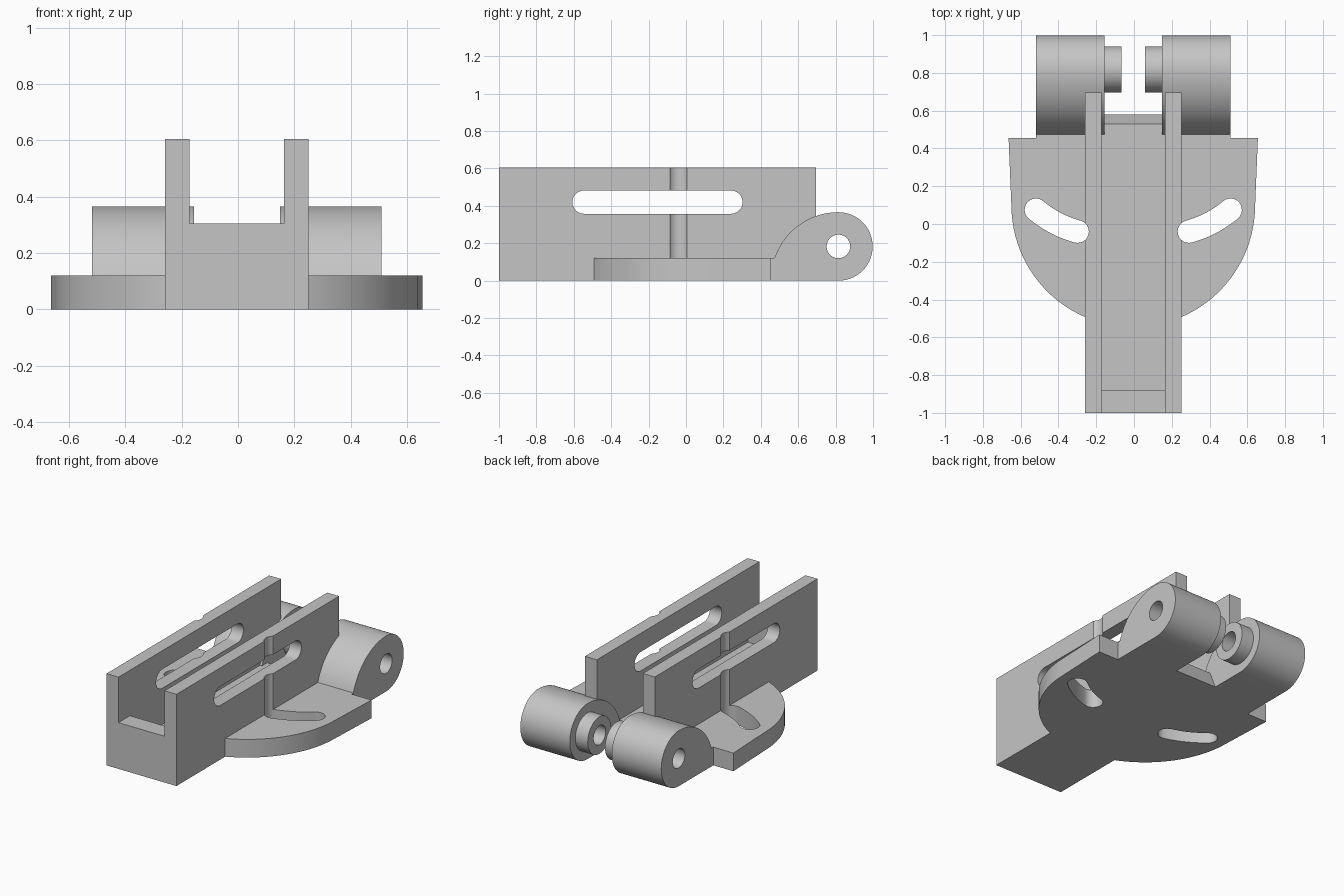
import bpy, bmesh
from math import sin, cos, radians, atan2, pi
from mathutils import Vector

if "Cube" in bpy.data.objects:
    bpy.data.objects.remove(bpy.data.objects["Cube"], do_unlink=True)

SHIFT = -0.004
GREY = bpy.data.materials.new("light_grey")
GREY.use_nodes = True
GREY.diffuse_color = (0.56, 0.56, 0.56, 1)
GREY.node_tree.nodes["Principled BSDF"].inputs["Base Color"].default_value = (0.56, 0.56, 0.56, 1)


def arc(cx, cy, r, a0, a1, n=24):
    """Points on an arc, angles in degrees."""
    angles = [radians(a0 + (a1 - a0) * i / n) for i in range(n + 1)]
    return [(cx + r * cos(a), cy + r * sin(a)) for a in angles]


def circle(cx, cy, r, n=48):
    return arc(cx, cy, r, 0, 360, n)[:-1]


def prism(name, outline, axis, lo, hi, side=1):
    """Extrude an outline along x (outline in y, z) or z (outline in x, y)."""
    def place(p, d):
        v = (d, p[0], p[1]) if axis == "x" else (p[0], p[1], d)
        return Vector((side * v[0] + SHIFT, v[1], v[2]))
    bm = bmesh.new()
    low = [bm.verts.new(place(p, lo)) for p in outline]
    high = [bm.verts.new(place(p, hi)) for p in outline]
    bm.faces.new(low)
    bm.faces.new(high)
    for i in range(len(outline)):
        j = (i + 1) % len(outline)
        bm.faces.new((low[i], low[j], high[j], high[i]))
    bmesh.ops.recalc_face_normals(bm, faces=bm.faces)
    mesh = bpy.data.meshes.new(name)
    bm.to_mesh(mesh)
    bm.free()
    mesh.materials.append(GREY)
    obj = bpy.data.objects.new(name, mesh)
    bpy.context.scene.collection.objects.link(obj)
    return obj


def cut(obj, *cutters):
    """Subtract the cutters and bake the result."""
    for c in cutters:
        m = obj.modifiers.new("cut", "BOOLEAN")
        m.operation, m.solver, m.object = "DIFFERENCE", "EXACT", c
    graph = bpy.context.evaluated_depsgraph_get()
    baked = bpy.data.meshes.new_from_object(obj.evaluated_get(graph))
    obj.modifiers.clear()
    obj.data = baked


def smooth(obj):
    bpy.ops.object.select_all(action="DESELECT")
    obj.select_set(True)
    bpy.context.view_layer.objects.active = obj
    bpy.ops.object.shade_smooth_by_angle(angle=radians(25))


def curved_slot(start, mid, end, r, n=12):
    """Outline of a round-ended slot along a curve through three points."""
    a, m, b = Vector(start), Vector(mid), Vector(end)
    ctrl = 2 * m - (a + b) / 2
    left, right = [], []
    for i in range(n + 1):
        t = i / n
        p = a * (1 - t) ** 2 + ctrl * 2 * t * (1 - t) + b * t * t
        d = ((ctrl - a) * (1 - t) + (b - ctrl) * t).normalized()
        normal = Vector((-d.y, d.x)) * r
        left.append(p + normal)
        right.append(p - normal)

    def cap(c, first):
        a0 = atan2(first.y - c.y, first.x - c.x)
        return [c + Vector((cos(a0 + pi * k / n), sin(a0 + pi * k / n))) * r
                for k in range(1, n)]
    return right + cap(b, right[-1]) + left[::-1] + cap(a, left[0])


# Outlines
WALL, INNER, TOP, PLATE = 0.255, 0.168, 0.605, 0.12
PIN_Y, PIN_Z, KNUCKLE = 0.815, 0.183, 0.183
floor_line = [(-1, 0), (-1, 0.305), (-0.88, 0.305), (-0.88, PLATE), (0.53, PLATE), (0.58, 0)]
wall_line = [(-1, 0), (0.695, 0), (0.695, TOP), (-1, TOP)]
wall_slot = arc(0.24, 0.42, 0.0625, -90, 90, 16) + arc(-0.545, 0.42, 0.0625, 90, 270, 16)
plate_line = [(WALL, 0.455), (0.66, 0.455)] + arc(0, 0.1, 0.645, -4, -66.7, 32) + [(WALL, -0.3)]
plate_slot = curved_slot((0.295, -0.04), (0.41, 0.005), (0.515, 0.075), 0.06)
hinge_line = ([(0.455, 0)] + arc(PIN_Y, PIN_Z, KNUCKLE, -90, 90, 32)
              + arc(PIN_Y, 0.006, 0.36, 90, 161.5, 28)[1:] + [(0.455, PLATE)])

# Channel floor with raised front lip and bevelled rear edge
prism("channel_floor", floor_line, "x", -INNER, INNER)

for label, s in (("left", 1), ("right", -1)):
    # Cutters
    long_cut = prism("wall_slot_cutter", wall_slot, "x", 0.1, 0.4, s)
    curve_cut = prism("plate_slot_cutter", plate_slot, "z", -0.1, 0.8, s)
    pin_cut = prism("pin_hole_cutter", circle(PIN_Y, PIN_Z, 0.063), "x", 0, 0.7, s)

    # Slotted side wall, with a shallow vertical groove outside
    wall = prism(label + "_wall", wall_line, "x", INNER, WALL, s)
    cut(wall, long_cut, curve_cut)

    # Rounded base plate with curved slot
    plate = prism(label + "_base_plate", plate_line, "z", 0, PLATE, s)
    cut(plate, curve_cut)

    # Hinge knuckle and its inner boss
    hinge = prism(label + "_hinge_knuckle", hinge_line, "x", 0.153, 0.514, s)
    cut(hinge, pin_cut)
    boss = prism(label + "_hinge_boss", circle(PIN_Y + 0.003, PIN_Z, 0.122), "x", 0.063, 0.153, s)
    cut(boss, pin_cut)

    for part in (wall, plate, hinge, boss):
        smooth(part)
    for c in (long_cut, curve_cut, pin_cut):
        bpy.data.objects.remove(c, do_unlink=True)
